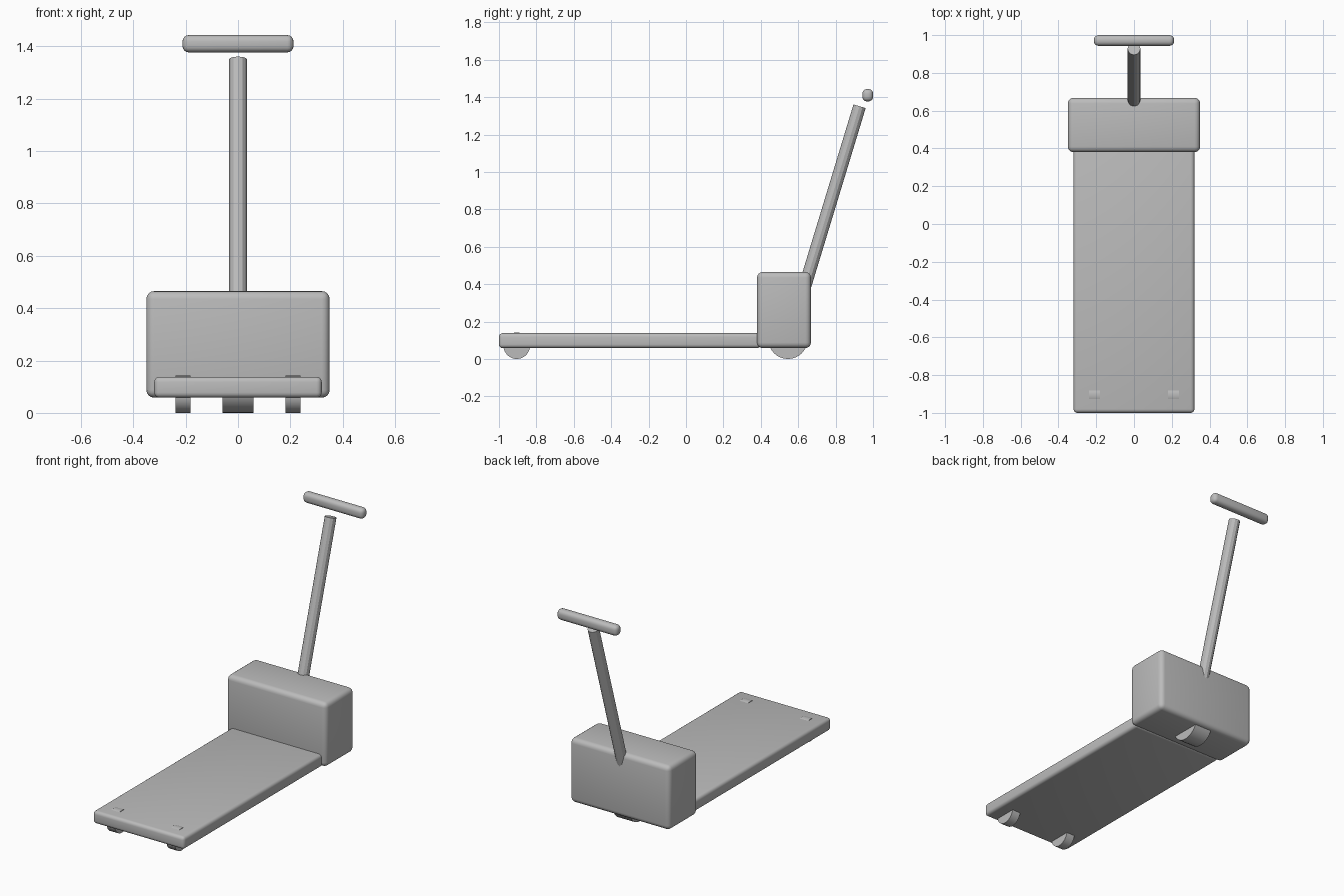
import bpy
import math
from mathutils import Vector

cube = bpy.data.objects.get("Cube")
if cube:
    bpy.data.objects.remove(cube, do_unlink=True)

grey = bpy.data.materials.new("plain grey")
grey.use_nodes = True
colour = (0.5, 0.5, 0.5, 1)
grey.diffuse_color = colour
grey.node_tree.nodes["Principled BSDF"].inputs["Base Color"].default_value = colour


def rounded_box(name, low, high, radius):
    """Box between two corners with softly rounded edges."""
    low, high = Vector(low), Vector(high)
    bpy.ops.mesh.primitive_cube_add(size=1, location=(low + high) / 2)
    obj = bpy.context.object
    obj.name = name
    obj.scale = high - low
    bpy.ops.object.transform_apply(location=False, rotation=False, scale=True)
    bevel = obj.modifiers.new("rounded edges", "BEVEL")
    bevel.width = radius
    bevel.segments = 4
    bpy.ops.object.modifier_apply(modifier=bevel.name)
    bpy.ops.object.shade_smooth_by_angle(angle=math.radians(35))
    obj.data.materials.append(grey)
    return obj


def rod(name, start, end, radius, sides, smooth):
    """Cylinder running between two points."""
    start, end = Vector(start), Vector(end)
    axis = end - start
    bpy.ops.mesh.primitive_cylinder_add(
        vertices=sides, radius=radius, depth=axis.length,
        location=(start + end) / 2,
        rotation=axis.to_track_quat("Z", "Y").to_euler())
    obj = bpy.context.object
    obj.name = name
    if smooth:
        bpy.ops.object.shade_smooth_by_angle(angle=math.radians(35))
    obj.data.materials.append(grey)
    return obj


# Low deck and the drive housing behind it
rounded_box("deck", (-0.32, -1, 0.058), (0.32, 0.4, 0.138), 0.02)
rounded_box("housing", (-0.35, 0.38, 0.058), (0.35, 0.668, 0.465), 0.03)

# Leaning faceted shaft with a separate grip above it
rod("steering_shaft", (0, 0.63, 0.37), (0, 0.928, 1.351), 0.034, 12, False)
rounded_box("grip", (-0.212, 0.943, 1.377), (0.212, 1, 1.443), 0.024)

# Two small front wheels and one wide rear wheel
for side, x in (("left", 0.21), ("right", -0.21)):
    rod(side + "_front_wheel", (x - 0.029, -0.905, 0.071),
        (x + 0.029, -0.905, 0.071), 0.071, 32, True)
rod("rear_wheel", (-0.059, 0.545, 0.105), (0.059, 0.545, 0.105), 0.105, 32, True)
